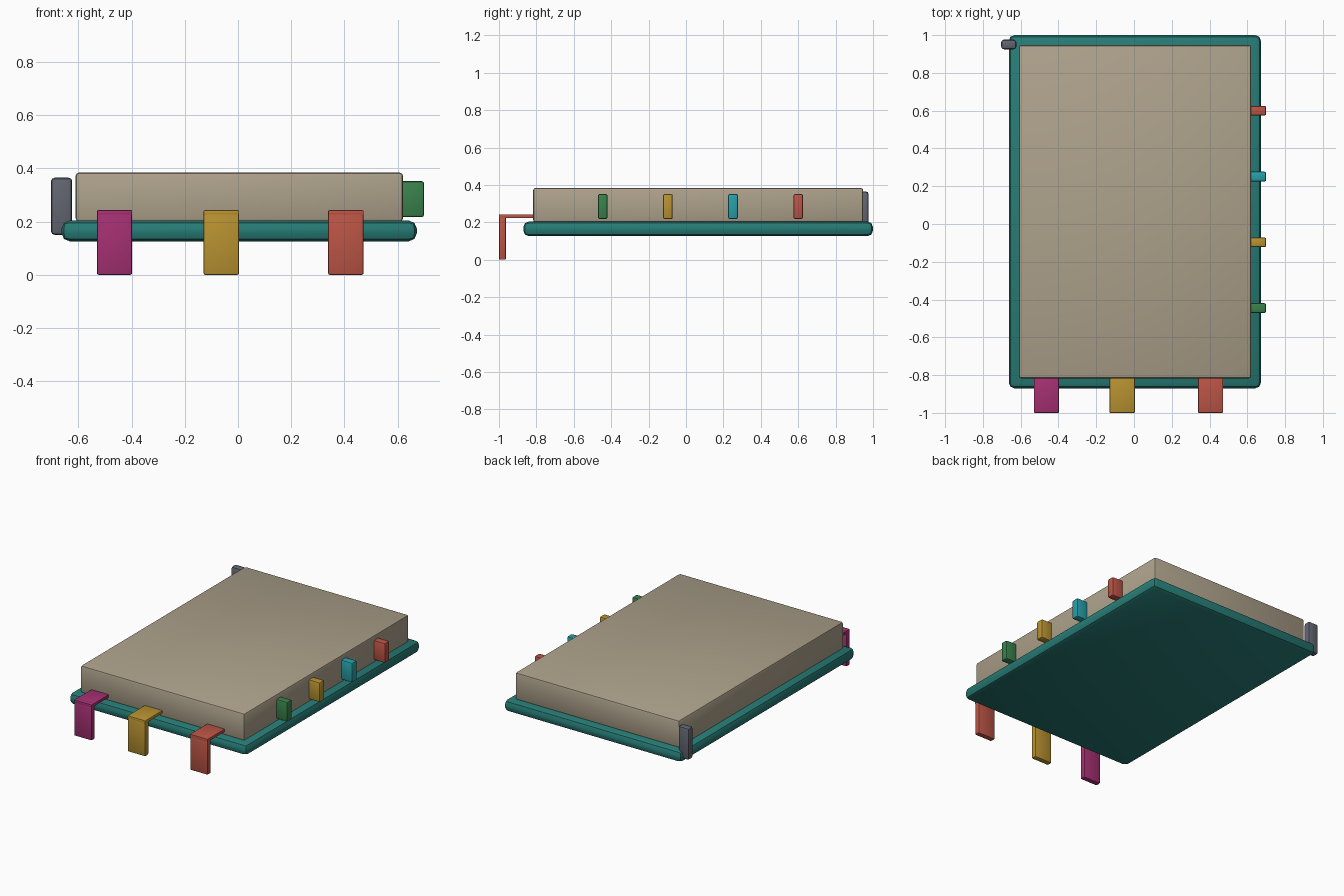
import bpy, bmesh

if "Cube" in bpy.data.objects:
    bpy.data.objects.remove(bpy.data.objects["Cube"])

def material(name, rgb):
    m = bpy.data.materials.new(name)
    m.diffuse_color = (*rgb, 1)
    m.use_nodes = True
    m.node_tree.nodes["Principled BSDF"].inputs["Base Color"].default_value = m.diffuse_color
    return m

TEAL = material("teal", (0.02, 0.20, 0.18))
BEIGE = material("beige", (0.42, 0.36, 0.26))
MAGENTA = material("magenta", (0.38, 0.03, 0.17))
GOLD = material("gold", (0.48, 0.29, 0.03))
RED = material("red", (0.50, 0.09, 0.06))
CYAN = material("cyan", (0.02, 0.35, 0.40))
GREEN = material("green", (0.04, 0.22, 0.07))
GREY = material("slate", (0.12, 0.13, 0.16))

def box(name, x, y, z, mat, bevel, segments=2):
    """Bevelled box from (min, max) ranges on each axis."""
    bm = bmesh.new()
    bmesh.ops.create_cube(bm, size=1)
    for v in bm.verts:
        for i, (lo, hi) in enumerate((x, y, z)):
            v.co[i] = hi if v.co[i] > 0 else lo
    bmesh.ops.bevel(bm, geom=bm.edges[:], offset=bevel, segments=segments,
                    profile=0.5, affect='EDGES')
    return finish(name, bm, mat)

def finish(name, bm, mat):
    bmesh.ops.recalc_face_normals(bm, faces=bm.faces[:])
    me = bpy.data.meshes.new(name)
    bm.to_mesh(me)
    bm.free()
    me.materials.append(mat)
    ob = bpy.data.objects.new(name, me)
    bpy.context.collection.objects.link(ob)
    bpy.ops.object.select_all(action='DESELECT')
    bpy.context.view_layer.objects.active = ob
    ob.select_set(True)
    bpy.ops.object.shade_smooth_by_angle()
    return ob

def ribbon(name, x0, x1, mat):
    """Ribbon leaving the block and hanging over the front edge."""
    box(name + "_top", (x0, x1), (-1.0, -0.79), (0.222, 0.243), mat, 0.004)
    box(name + "_drop", (x0, x1), (-1.0, -0.963), (0.0, 0.243), mat, 0.006)

# cover board and page block
box("cover_board", (-0.663, 0.672), (-0.87, 1.0), (0.126, 0.204), TEAL, 0.03)
box("page_block", (-0.61, 0.62), (-0.817, 0.947), (0.2, 0.384), BEIGE, 0.012)

# hanging ribbons
ribbon("left_ribbon", -0.53, -0.398, MAGENTA)
ribbon("middle_ribbon", -0.129, 0.004, GOLD)
ribbon("right_ribbon", 0.339, 0.472, RED)

# index tabs along the right side
for i, (y, mat) in enumerate(((-0.445, GREEN), (-0.097, GOLD), (0.251, CYAN), (0.6, RED))):
    box(f"index_tab_{i + 1}", (0.605, 0.7), (y - 0.026, y + 0.026), (0.217, 0.352), mat, 0.01)

# small post at the back left corner
box("corner_post", (-0.703, -0.623), (0.925, 0.976), (0.15, 0.365), GREY, 0.014)
